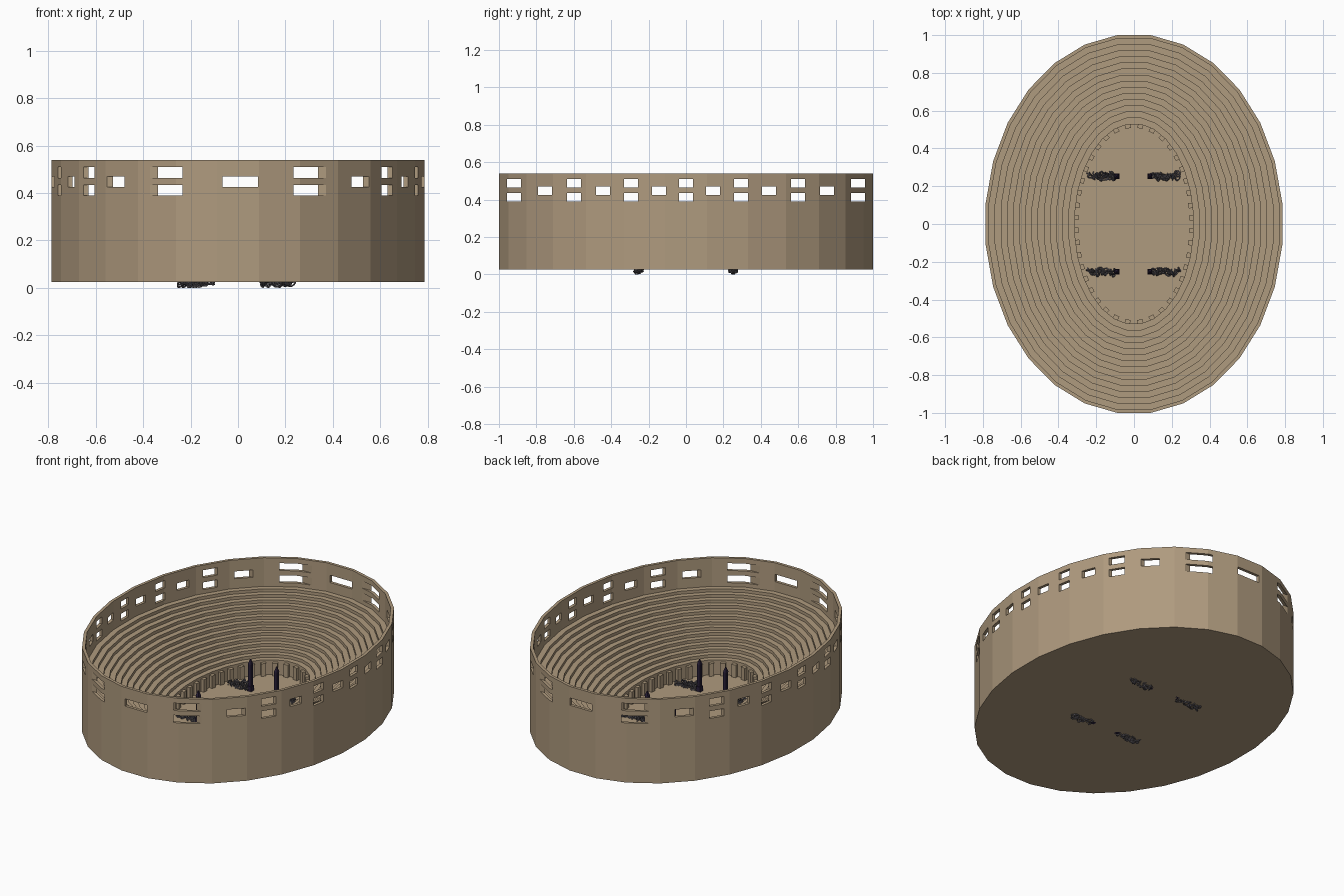
import bpy, bmesh, math, random
from mathutils import Matrix, Vector, Euler

if "Cube" in bpy.data.objects:
    bpy.data.objects.remove(bpy.data.objects["Cube"])

random.seed(4)
N = 28                       # wall facets
BASE, RIM = 0.025, 0.54
FLOOR, PODIUM, SEAT_TOP = 0.035, 0.125, 0.365


def material(name, rgb):
    m = bpy.data.materials.new(name)
    m.diffuse_color = (*rgb, 1)
    m.use_nodes = True
    m.node_tree.nodes["Principled BSDF"].inputs["Base Color"].default_value = m.diffuse_color
    return m


stone = material("sandstone", (0.43, 0.325, 0.21))
dark = material("dark_post", (0.022, 0.014, 0.04))
iron = material("iron_grey", (0.115, 0.105, 0.12))


def finish(bm, name, mat):
    bmesh.ops.recalc_face_normals(bm, faces=bm.faces)
    me = bpy.data.meshes.new(name)
    bm.to_mesh(me)
    bm.free()
    ob = bpy.data.objects.new(name, me)
    bpy.context.collection.objects.link(ob)
    if mat:
        me.materials.append(mat)
    return ob


def box(bm, centre, size, rot=0):
    m = Matrix.Translation(centre) @ Matrix.Rotation(rot, 4, 'Z') @ Matrix.Diagonal((*size, 1))
    return bmesh.ops.create_cube(bm, size=1, matrix=m)['verts']


# Bowl: profile of (inset from outer ellipse, height) swept round the oval
profile = [(0, BASE), (0, RIM), (0.018, RIM), (0.018, SEAT_TOP)]
STEPS = 14
run, rise = 0.454 / STEPS, (SEAT_TOP - PODIUM) / (STEPS - 1)
for i in range(STEPS):
    d, z = 0.018 + (i + 1) * run, SEAT_TOP - i * rise
    profile.append((d, z))
    profile.append((d, z - rise if i < STEPS - 1 else FLOOR))

bm = bmesh.new()
k = 1 / math.cos(math.pi / N)
rings = []
for d, z in profile:
    rings.append([bm.verts.new(((0.785 - d) * k * math.cos(a), (1 - d) * k * math.sin(a), z))
                  for a in ((j + 0.5) * 2 * math.pi / N for j in range(N))])
for r0, r1 in zip(rings, rings[1:]):
    for j in range(N):
        n = (j + 1) % N
        bm.faces.new((r0[j], r0[n], r1[n], r1[j]))
bm.faces.new(rings[0])
bm.faces.new(rings[-1])
bowl = finish(bm, "arena_bowl", stone)

# Window cutters: alternating single and double openings, cut straight through
bm = bmesh.new()
for i, y in enumerate((0, 0.145, 0.295, 0.445, 0.6, 0.755, 0.92)):
    for s in ((1, -1) if i else (1,)):
        for z in ((0.4475,) if i % 2 else (0.412, 0.4865)):
            box(bm, (0, s * y, z), (2, 0.075, 0.045))
for s in (1, -1):
    box(bm, (0.01, s * 1.03, 0.4475), (0.15, 0.14, 0.045))
cutter = finish(bm, "window_cutter", None)
cutter.hide_render = True
mod = bowl.modifiers.new("windows", 'BOOLEAN')
mod.object, mod.operation, mod.solver = cutter, 'DIFFERENCE', 'EXACT'
bpy.context.view_layer.objects.active = bowl
bpy.ops.object.modifier_apply(modifier=mod.name)
bpy.data.objects.remove(cutter)

# Pilasters round the arena wall, evenly spaced along the oval
bm = bmesh.new()
rx, ry = 0.306, 0.521
pts = [Vector((rx * math.cos(t), ry * math.sin(t), 0))
       for t in (i * 2 * math.pi / 2000 for i in range(2001))]
length = sum((b - a).length for a, b in zip(pts, pts[1:]))
COUNT, walked, placed = 40, 0, 0
for a, b in zip(pts, pts[1:]):
    walked += (b - a).length
    if placed < COUNT and walked >= (placed + 0.5) * length / COUNT:
        placed += 1
        rot = math.atan2(b.y - a.y, b.x - a.x)
        box(bm, (a.x, a.y, (FLOOR + 0.112) / 2), (0.028, 0.024, 0.112 - FLOOR), rot)
finish(bm, "arena_pilasters", stone)


# Chain link: low-sided ring, stretched into an oval
def link(bm, matrix, R=0.012, r=0.0038, n=10, m=5):
    v = [[bm.verts.new(matrix @ Vector((
        1.35 * (R + r * math.cos(q)) * math.cos(p),
        (R + r * math.cos(q)) * math.sin(p) * 0.9, r * math.sin(q))))
        for q in (j * 2 * math.pi / m for j in range(m))]
        for p in (i * 2 * math.pi / n for i in range(n))]
    for i in range(n):
        for j in range(m):
            bm.faces.new((v[i][j], v[(i + 1) % n][j],
                          v[(i + 1) % n][(j + 1) % m], v[i][(j + 1) % m]))


# Four dark posts, each with a heap of chain beside it
for sx, px, side in ((-1, -0.092, "left"), (1, 0.085, "right")):
    for sy, end in ((-1, "front"), (1, "back")):
        py = sy * 0.253
        bm = bmesh.new()
        box(bm, (px, py, 0.045), (0.028, 0.028, 0.04))
        top = box(bm, (px, py, 0.125), (0.02, 0.02, 0.15))
        tip = bmesh.ops.create_cone(bm, cap_ends=True, segments=4, radius1=0.016, radius2=0.003,
                                    depth=0.03, matrix=Matrix.Translation((px, py, 0.213))
                                    @ Matrix.Rotation(math.pi / 4, 4, 'Z'))
        finish(bm, f"post_{end}_{side}", dark)

        bm = bmesh.new()
        for i in range(44):
            f = i / 43
            x = px + sx * (0.012 + 0.135 * f) + random.uniform(-0.006, 0.006)
            y = py + random.uniform(-0.012, 0.012)
            z = 0.016 + random.random() * (0.06 - 0.025 * f)
            rot = Euler([random.uniform(0, math.pi) for _ in range(3)]).to_matrix().to_4x4()
            link(bm, Matrix.Translation((x, y, z)) @ rot)
        for v in bm.verts:
            v.co.z = max(v.co.z, 0)
        low = min(bm.verts, key=lambda v: v.co.z)
        low.co.z = 0
        finish(bm, f"chain_{end}_{side}", iron)
